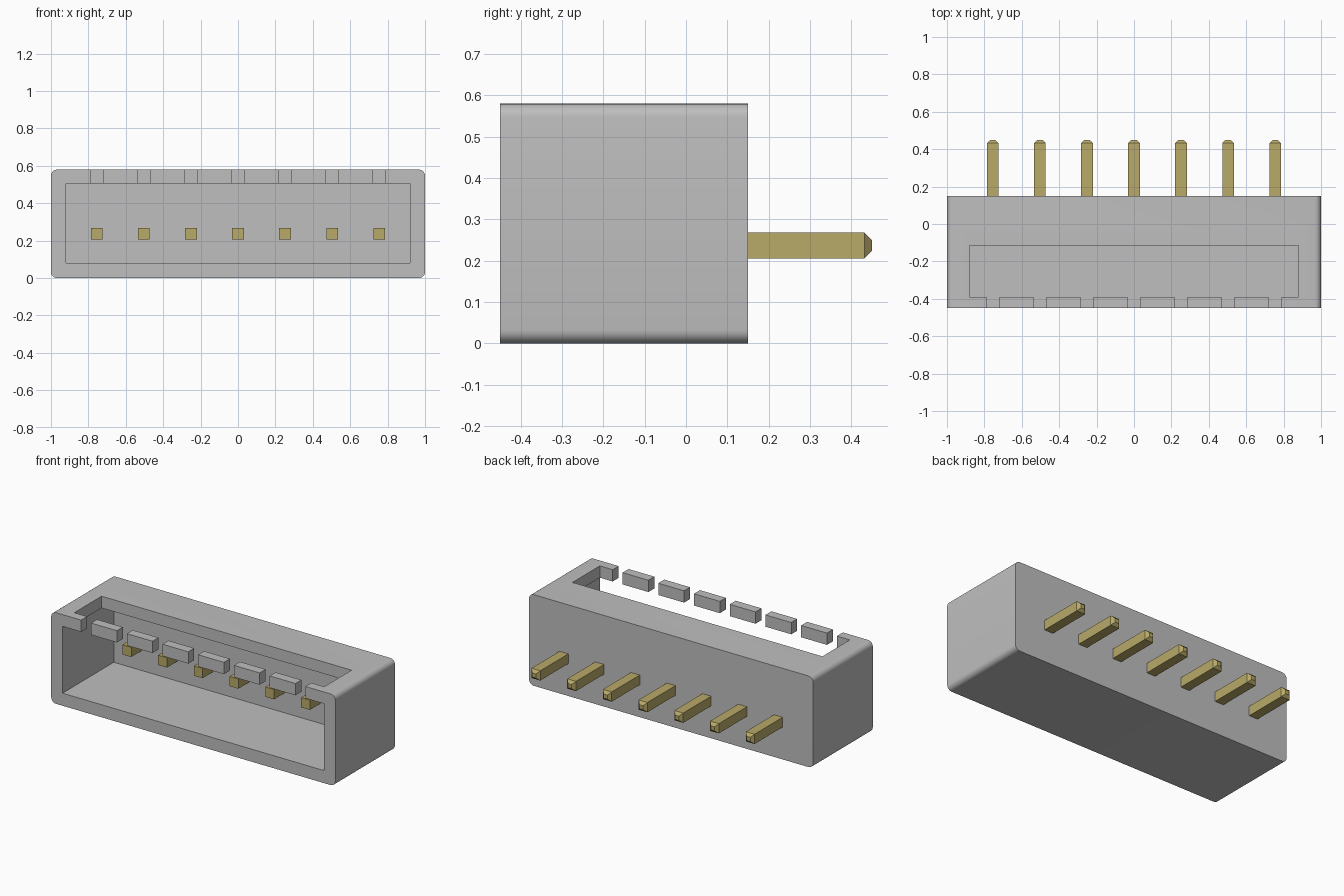
import bpy
import bmesh
from mathutils import Vector

if "Cube" in bpy.data.objects:
    bpy.data.objects.remove(bpy.data.objects["Cube"], do_unlink=True)

PITCH, PINS = 0.2515, 7
pin_xs = [(i - PINS // 2) * PITCH for i in range(PINS)]


def material(name, colour):
    mat = bpy.data.materials.new(name)
    mat.use_nodes = True
    mat.diffuse_color = colour
    mat.node_tree.nodes["Principled BSDF"].inputs["Base Color"].default_value = colour
    return mat


def box_bmesh(lo, hi):
    lo, hi = Vector(lo), Vector(hi)
    bm = bmesh.new()
    bmesh.ops.create_cube(bm, size=1)
    for v in bm.verts:
        v.co = (lo + hi) / 2 + v.co * (hi - lo)
    return bm


def add_object(name, bm, mat=None):
    bmesh.ops.recalc_face_normals(bm, faces=bm.faces)
    mesh = bpy.data.meshes.new(name)
    bm.to_mesh(mesh)
    bm.free()
    if mat:
        mesh.materials.append(mat)
    obj = bpy.data.objects.new(name, mesh)
    bpy.context.collection.objects.link(obj)
    return obj


def select_only(obj):
    bpy.ops.object.select_all(action="DESELECT")
    obj.select_set(True)
    bpy.context.view_layer.objects.active = obj


def carve(obj, lo, hi):
    cutter = add_object("cutter", box_bmesh(lo, hi))
    cutter.hide_render = True
    mod = obj.modifiers.new("carve", "BOOLEAN")
    mod.operation = "DIFFERENCE"
    mod.solver = "EXACT"
    mod.object = cutter
    select_only(obj)
    bpy.ops.object.modifier_apply(modifier=mod.name)
    bpy.data.objects.remove(cutter, do_unlink=True)


plastic = material("grey plastic", (0.52, 0.52, 0.52, 1))
gold = material("dull gold", (0.48, 0.40, 0.14, 1))

# Housing: block with its four long depth edges rounded
bm = box_bmesh((-1, -0.45, 0), (1, 0.15, 0.58))
depth_edges = [e for e in bm.edges
               if abs(e.verts[0].co.y - e.verts[1].co.y) > 0.1]
bmesh.ops.bevel(bm, geom=depth_edges, offset=0.033, segments=6,
                profile=0.5, affect="EDGES")
housing = add_object("housing", bm, plastic)

# Front cavity, top window, and one slot in the front rim above each pin
carve(housing, (-0.92, -0.6, 0.08), (0.92, 0.065, 0.505))
carve(housing, (-0.88, -0.39, 0.4), (0.88, -0.115, 0.7))
for x in pin_xs:
    carve(housing, (x - 0.035, -0.6, 0.45), (x + 0.035, -0.35, 0.7))
select_only(housing)
bpy.ops.object.shade_smooth_by_angle(angle=0.6)

# Pins: square bars through the rear wall with tapered back ends
HALF, PIN_Z = 0.031, 0.237
bm = box_bmesh((-HALF, -0.04, -HALF), (HALF, 0.432, HALF))
bm.normal_update()
back = max(bm.faces, key=lambda f: f.calc_center_median().y)
tip = bmesh.ops.extrude_discrete_faces(bm, faces=[back])["faces"][0]
for v in tip.verts:
    v.co = Vector((v.co.x * 0.42, 0.45, v.co.z * 0.42))
first_pin = add_object("pin_1", bm, gold)
for i, x in enumerate(pin_xs):
    pin = first_pin
    if i:
        pin = bpy.data.objects.new(f"pin_{i + 1}", first_pin.data)
        bpy.context.collection.objects.link(pin)
    pin.location = (x, 0, PIN_Z)
